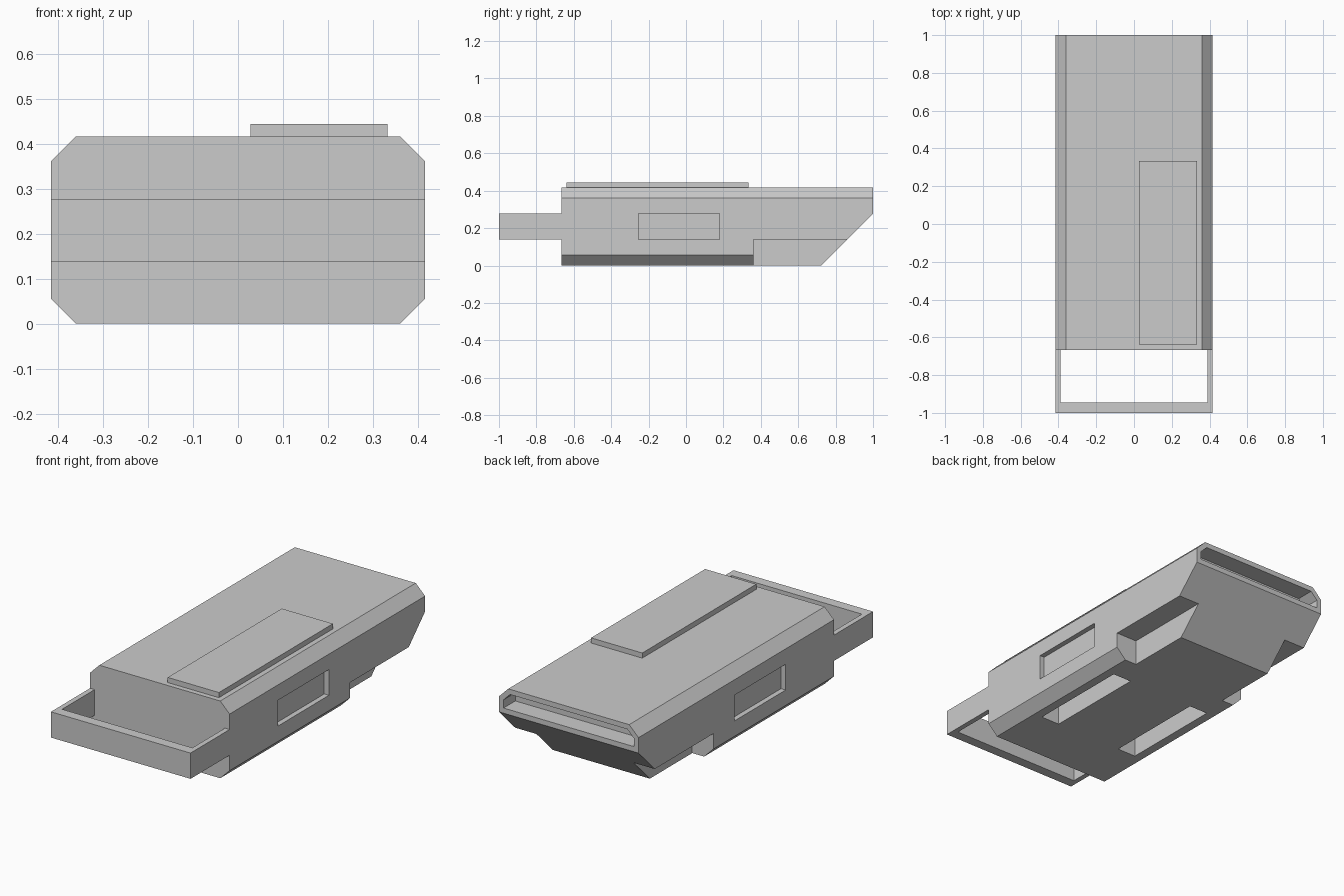
import bpy, bmesh

if "Cube" in bpy.data.objects:
    bpy.data.objects.remove(bpy.data.objects["Cube"])

U = 1 / 36                      # the model sits on a grid of this size
W = 15 * U                      # half width and height of the hull


def prism(name, profile, axis, lo, hi):
    """Extrude a closed 2D profile along axis 'x', 'y' or 'z' from lo to hi."""
    place = {'x': lambda a, b, d: (d, a, b),
             'y': lambda a, b, d: (a, d, b),
             'z': lambda a, b, d: (a, b, d)}[axis]
    bm = bmesh.new()
    face = bm.faces.new([bm.verts.new(place(a, b, lo)) for a, b in profile])
    ext = bmesh.ops.extrude_face_region(bm, geom=[face])
    moved = [g for g in ext['geom'] if isinstance(g, bmesh.types.BMVert)]
    bmesh.ops.translate(bm, verts=moved, vec=place(0, 0, hi - lo))
    bmesh.ops.recalc_face_normals(bm, faces=bm.faces)
    mesh = bpy.data.meshes.new(name)
    bm.to_mesh(mesh)
    bm.free()
    obj = bpy.data.objects.new(name, mesh)
    bpy.context.collection.objects.link(obj)
    return obj


def box(name, x, y, z):
    return prism(name, [(x[0], y[0]), (x[1], y[0]), (x[1], y[1]), (x[0], y[1])], 'z', *z)


def cut(target, cutter):
    """Subtract cutter from target, then remove it."""
    cutter.hide_render = True
    mod = target.modifiers.new("cut", 'BOOLEAN')
    mod.operation = 'DIFFERENCE'
    mod.solver = 'EXACT'
    mod.object = cutter
    bpy.context.view_layer.objects.active = target
    bpy.ops.object.modifier_apply(modifier=mod.name)
    bpy.data.objects.remove(cutter)


# Hull with chamfered long edges
c = 2 * U
hull = prism("hull", [(-W + c, 0), (W - c, 0), (W, c), (W, W - c),
                      (W - c, W), (-W + c, W), (-W, W - c), (-W, c)], 'y', -24 * U, 1)

# Sloped underside at the rear end
cut(hull, prism("slope_cutter", [(26 * U - 0.1, -0.1), (1.1, -0.1), (1.1, 1.1 - 26 * U)],
                'x', -0.6, 0.6))

# Recesses mirrored on both sides
for s in (-1, 1):
    def side(a, b):
        return tuple(sorted((s * a, s * b)))
    cut(hull, box("corner_notch_cutter", side(0.29, 0.6), (13 * U, 1.1), (-0.1, 5 * U)))
    cut(hull, box("side_window_cutter", side(W - U, 0.6), (-0.255, 0.18), (5 * U, 10 * U)))
    cut(hull, box("bottom_slot_cutter", side(0.20, 0.312), (-0.365, 0.21), (-0.1, 5 * U)))

# Wide opening in the rear face, following the chamfered top
w = W - U
cut(hull, prism("rear_slot_cutter", [(-w, 11 * U), (w, 11 * U), (w, 12.6 * U),
                                     (w - 1.4 * U, 14 * U), (-w + 1.4 * U, 14 * U),
                                     (-w, 12.6 * U)], 'y', 0.9, 1.1))

# Raised panel on the roof
box("roof_panel", (U, 12 * U), (-23 * U, 12 * U), (W, W + U))

# U-shaped front bumper
prism("front_bumper", [(-W, -24 * U), (-W, -1), (W, -1), (W, -24 * U),
                       (w, -24 * U), (w, -34 * U), (-w, -34 * U), (-w, -24 * U)],
      'z', 5 * U, 10 * U)
